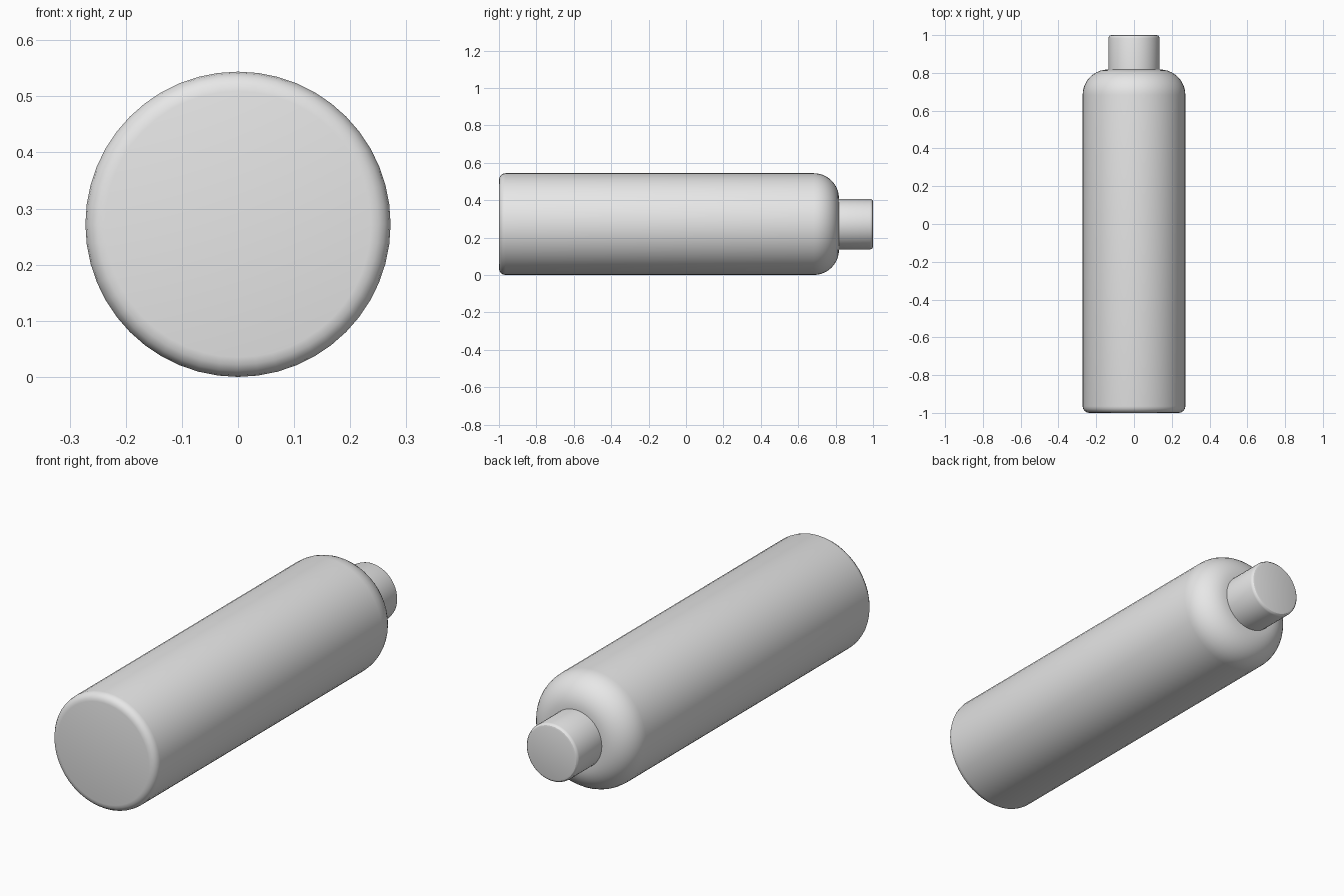
import bpy
import bmesh
from math import sin, cos, pi, tau
from mathutils import Vector

SIDES = 48
RADIUS = 0.272
CAP_RADIUS = 0.135

cube = bpy.data.objects.get("Cube")
if cube:
    bpy.data.objects.remove(cube, do_unlink=True)

grey = bpy.data.materials.new("light grey")
grey.use_nodes = True
grey.diffuse_color = (0.8, 0.8, 0.8, 1)
grey.node_tree.nodes["Principled BSDF"].inputs["Base Color"].default_value = grey.diffuse_color


def arc(radius, y, size, steps, start, end):
    """Quarter-round corner as (radius, y) points around a centre."""
    angles = [start + (end - start) * i / steps for i in range(steps + 1)]
    return [(radius + size * cos(a), y + size * sin(a)) for a in angles]


def lathe(name, profile):
    """Turn a (radius, y) profile around the long axis and close both ends."""
    bm = bmesh.new()
    rings = []
    for r, y in profile:
        rings.append([bm.verts.new((r * cos(tau * i / SIDES), y, r * sin(tau * i / SIDES)))
                      for i in range(SIDES)])
    for a, b in zip(rings, rings[1:]):
        for i in range(SIDES):
            j = (i + 1) % SIDES
            bm.faces.new((a[i], a[j], b[j], b[i]))
    bm.faces.new(rings[0])
    bm.faces.new(rings[-1])
    bmesh.ops.recalc_face_normals(bm, faces=bm.faces)
    mesh = bpy.data.meshes.new(name)
    bm.to_mesh(mesh)
    bm.free()
    mesh.materials.append(grey)
    obj = bpy.data.objects.new(name, mesh)
    obj.location = Vector((0, 0, RADIUS))
    bpy.context.collection.objects.link(obj)
    bpy.ops.object.select_all(action='DESELECT')
    obj.select_set(True)
    bpy.context.view_layer.objects.active = obj
    bpy.ops.object.shade_smooth_by_angle(angle=pi / 6)
    return obj


# Bottle body: softened base edge, straight wall, round shoulder
base_round, shoulder = 0.035, 0.135
lathe("bottle_body",
      arc(RADIUS - base_round, -1 + base_round, base_round, 4, -pi / 2, 0)
      + arc(RADIUS - shoulder, 0.818 - shoulder, shoulder, 10, 0, pi / 2))

# Cap: plain cylinder with a small rounded rim
rim = 0.015
lathe("bottle_cap",
      [(CAP_RADIUS, 0.80)]
      + arc(CAP_RADIUS - rim, 1 - rim, rim, 3, 0, pi / 2))
